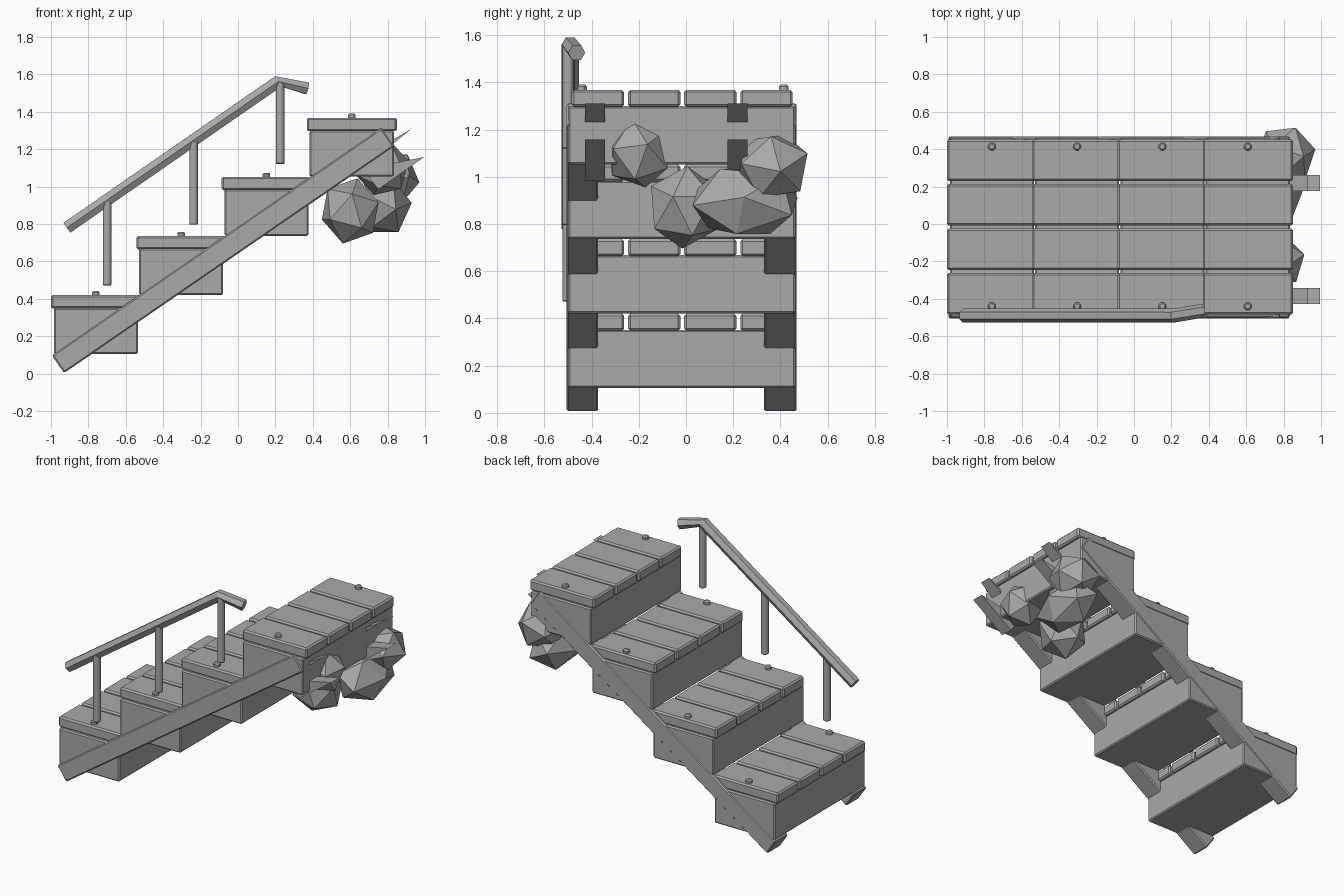
import bpy, bmesh
from math import cos, sin, pi
from mathutils import Vector, Euler, Matrix

cube = bpy.data.objects.get("Cube")
if cube:
    bpy.data.objects.remove(cube, do_unlink=True)

grey = bpy.data.materials.new("stone_grey")
grey.use_nodes = True
colour = (0.4, 0.4, 0.4, 1)
grey.diffuse_color = colour
grey.node_tree.nodes["Principled BSDF"].inputs["Base Color"].default_value = colour


def finish(name, bm, bevel=0):
    bmesh.ops.recalc_face_normals(bm, faces=bm.faces)
    mesh = bpy.data.meshes.new(name)
    bm.to_mesh(mesh)
    bm.free()
    mesh.materials.append(grey)
    ob = bpy.data.objects.new(name, mesh)
    bpy.context.collection.objects.link(ob)
    if bevel:
        mod = ob.modifiers.new("soft_edges", "BEVEL")
        mod.width = bevel
        mod.segments = 1
        mod.limit_method = "ANGLE"
    return ob


def prism(name, profile, y0, y1, bevel=0.008):
    """Side profile in x and z, extruded from y0 to y1."""
    bm = bmesh.new()
    face = bm.faces.new([bm.verts.new((x, y0, z)) for x, z in profile])
    out = bmesh.ops.extrude_face_region(bm, geom=[face])
    verts = [g for g in out["geom"] if isinstance(g, bmesh.types.BMVert)]
    bmesh.ops.translate(bm, verts=verts, vec=(0, y1 - y0, 0))
    return finish(name, bm, bevel)


def box(name, x0, x1, y0, y1, z0, z1, bevel=0.008):
    return prism(name, [(x0, z0), (x1, z0), (x1, z1), (x0, z1)], y0, y1, bevel)


def cylinder(name, x, y, z0, z1, r, sides, bevel=0):
    bm = bmesh.new()
    bmesh.ops.create_cone(bm, cap_ends=True, segments=sides, radius1=r, radius2=r,
                          depth=z1 - z0, matrix=Matrix.Translation((x, y, (z0 + z1) / 2)))
    return finish(name, bm, bevel)


def tube(name, path, r, sides):
    points = [Vector(p) for p in path]
    bm = bmesh.new()
    rings = []
    for i, p in enumerate(points):
        t = (points[min(i + 1, len(points) - 1)] - points[max(i - 1, 0)]).normalized()
        side = Vector((0, 0, 1)).cross(t).normalized()
        up = t.cross(side)
        rings.append([bm.verts.new(p + r * (side * cos(2 * pi * k / sides) + up * sin(2 * pi * k / sides)))
                      for k in range(sides)])
    for a, b in zip(rings, rings[1:]):
        for k in range(sides):
            n = (k + 1) % sides
            bm.faces.new((a[k], a[n], b[n], b[k]))
    bm.faces.new(rings[0])
    bm.faces.new(rings[-1])
    return finish(name, bm)


def rock(name, centre, size, turn):
    bm = bmesh.new()
    bmesh.ops.create_icosphere(bm, subdivisions=1, radius=1)
    m = Matrix.LocRotScale(Vector(centre), None, Vector(size)) @ Euler(turn).to_matrix().to_4x4()
    bmesh.ops.transform(bm, matrix=m, verts=bm.verts)
    return finish(name, bm)


# Steps: solid riser block, four planks and two bolts each
RUN, RISE = 0.456, 0.316
for i in range(4):
    dx, dz = RUN * i, RISE * i
    box(f"step_block_{i}", dx - 0.985, dx - 0.535, -0.5, 0.464, dz + 0.105, dz + 0.352)
    for j in range(4):
        y = -0.484 + 0.238 * j
        box(f"step_plank_{i}_{j}", dx - 1.0, dx - 0.518, y, y + 0.222, dz + 0.348, dz + 0.42, 0.01)
    for side, y in (("right", -0.44), ("left", 0.414)):
        cylinder(f"bolt_{side}_{i}", dx - 0.76, y, dz + 0.41, dz + 0.442, 0.023, 8, 0.008)

# Sloping side beams
beam = [(-0.93, 0.003), (-0.995, 0.098), (0.767, 1.315), (0.835, 1.215)]
prism("side_beam_right", beam, -0.506, -0.372)
prism("side_beam_left", beam, 0.33, 0.469)

# Pointed struts at the back of the top step
for side, y in (("right", -0.428), ("left", 0.176)):
    prism(f"upper_strut_{side}", [(0.75, 1.165), (0.93, 1.31), (0.8, 1.235)], y, y + 0.085, 0)
    prism(f"lower_strut_{side}", [(0.75, 0.985), (0.995, 1.158), (0.83, 1.125), (0.7, 1.05)],
          y, y + 0.085, 0)

# Handrail and posts
tube("handrail", [(-0.915, -0.49, 0.78), (0.215, -0.49, 1.562), (0.37, -0.463, 1.525)], 0.037, 6)
for i in range(3):
    x = -0.7 + 0.4625 * i
    cylinder(f"rail_post_{i}", x, -0.5, 0.472 + 0.324 * i, 0.925 + 0.318 * i, 0.025, 8, 0.005)

# Faceted rocks under the top step
rock("rock_high_right", (0.77, -0.2, 1.1), (0.15, 0.145, 0.155), (0.3, 0.2, 0.4))
rock("rock_low_middle", (0.6, -0.005, 0.87), (0.165, 0.165, 0.18), (0.15, 0.2, 0.9))
rock("rock_low_left", (0.775, 0.25, 0.895), (0.155, 0.25, 0.165), (0.5, 0.3, 0.2))
rock("rock_high_left", (0.81, 0.365, 1.045), (0.165, 0.17, 0.155), (0.2, 0.6, 0.3))
